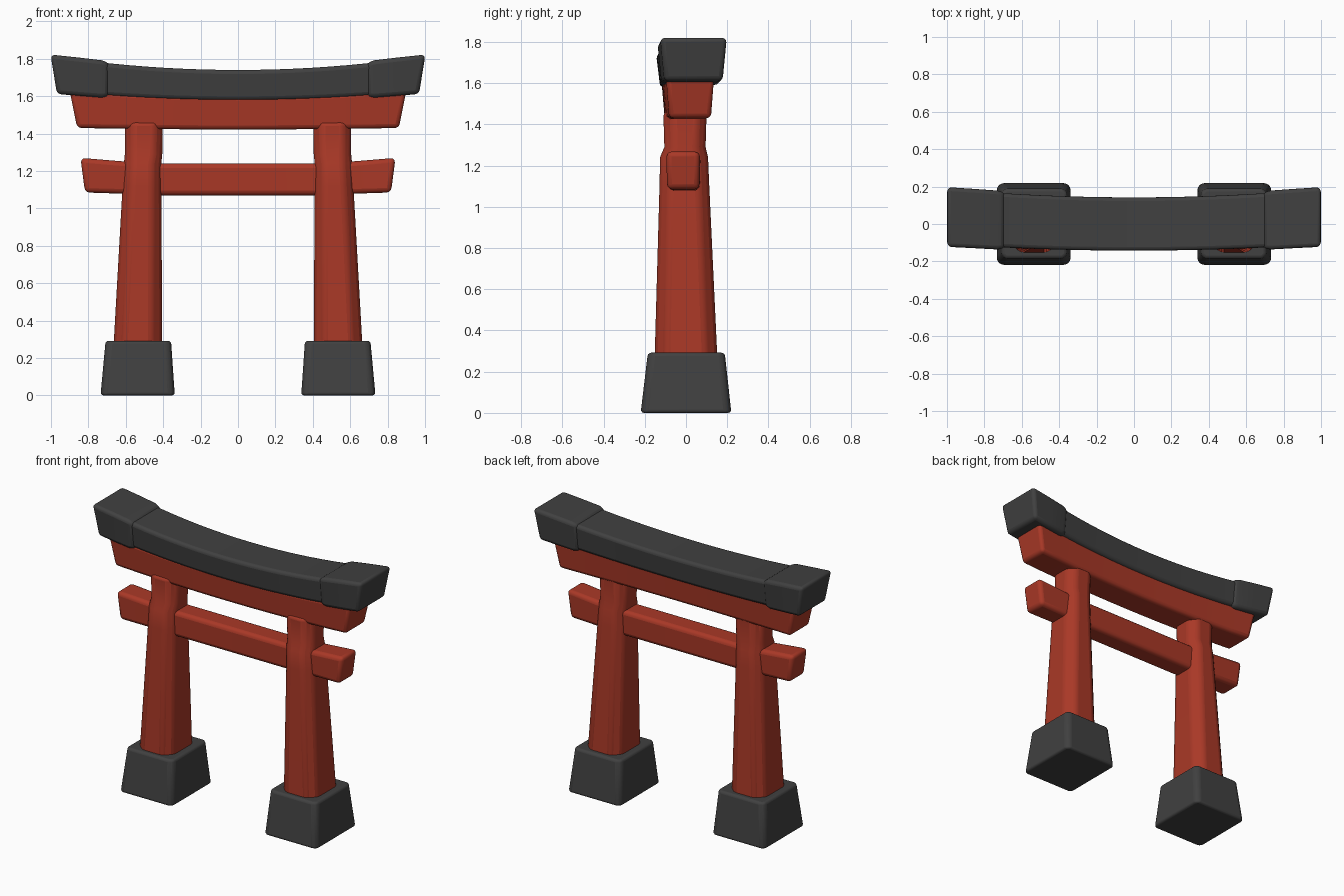
import bpy, bmesh, math

cube = bpy.data.objects.get("Cube")
if cube:
    bpy.data.objects.remove(cube, do_unlink=True)


def material(name, rgb):
    mat = bpy.data.materials.new(name)
    mat.use_nodes = True
    mat.diffuse_color = (*rgb, 1)
    bsdf = mat.node_tree.nodes["Principled BSDF"]
    bsdf.inputs["Base Color"].default_value = (*rgb, 1)
    bsdf.inputs["Roughness"].default_value = 0.8
    return mat


red = material("red paint", (0.40, 0.04, 0.02))
dark = material("charcoal", (0.052, 0.052, 0.052))


def loft(name, rings, mat, bevel):
    """Skin a closed solid through rings of points and soften its edges."""
    bm = bmesh.new()
    loops = [[bm.verts.new(p) for p in ring] for ring in rings]
    n = len(loops[0])
    for a, b in zip(loops, loops[1:]):
        for i in range(n):
            j = (i + 1) % n
            bm.faces.new((a[i], a[j], b[j], b[i]))
    bm.faces.new(loops[0][::-1])
    bm.faces.new(loops[-1])
    bmesh.ops.recalc_face_normals(bm, faces=bm.faces)
    mesh = bpy.data.meshes.new(name)
    bm.to_mesh(mesh)
    bm.free()
    mesh.materials.append(mat)
    obj = bpy.data.objects.new(name, mesh)
    bpy.context.collection.objects.link(obj)
    mod = obj.modifiers.new("soft edges", "BEVEL")
    mod.width = bevel
    mod.segments = 3
    mod.limit_method = "ANGLE"
    mod.angle_limit = math.radians(25)
    bpy.ops.object.select_all(action="DESELECT")
    obj.select_set(True)
    bpy.context.view_layer.objects.active = obj
    bpy.ops.object.shade_smooth_by_angle(angle=math.radians(40))
    return obj


def beam_ring(x, y0, y1, z0, z1, flare=0.0, taper=0.0):
    """Cross-section of a beam; flare pushes the top edge outward in x."""
    xt = x + math.copysign(flare, x)
    return [(x, y0 + taper, z0), (x, y1 - taper, z0), (xt, y1, z1), (xt, y0, z1)]


def block_ring(x0, x1, y0, y1, z, cut):
    """Horizontal rectangle with its corners cut off."""
    return [(x0 + cut, y0, z), (x1 - cut, y0, z), (x1, y0 + cut, z), (x1, y1 - cut, z),
            (x1 - cut, y1, z), (x0 + cut, y1, z), (x0, y1 - cut, z), (x0, y0 + cut, z)]


def flip(rings):
    return [[(-x, y, z) for x, y, z in ring] for ring in rings]


# Curved roof beam: rises and bows backward toward the ends
def roof_ring(x, grow=0.0, flare=0.0):
    t = x * x
    return beam_ring(x, -0.145 + 0.035 * t - grow, 0.145 + 0.045 * t + grow,
                     1.577 + 0.05 * t - grow, 1.74 + 0.075 * t + grow, flare, 0.02)


loft("roof_beam", [roof_ring(-0.8 + 0.1 * i) for i in range(17)], dark, 0.022)

# Slightly thicker roof ends
cap = [roof_ring(0.69, 0.004), roof_ring(0.73, 0.012), roof_ring(0.85, 0.012),
       roof_ring(0.968, 0.012, 0.034)]
loft("roof_end_left", cap, dark, 0.022)
loft("roof_end_right", flip(cap), dark, 0.022)

# Beam directly under the roof
under = []
for i in range(-6, 7):
    s = i / 6
    under.append(beam_ring(0.86 * s, -0.118 + 0.022 * s * s, 0.11 + 0.027 * s * s,
                           1.422 + 0.008 * s * s, 1.60 + 0.03 * s * s,
                           0.04 if abs(i) == 6 else 0, 0.015))
loft("upper_beam", under, red, 0.022)

# Tie beam through the posts, with raised ends
tie_half = [beam_ring(0.42, -0.08, 0.07, 1.07, 1.24, 0, 0.004),
            beam_ring(0.60, -0.085, 0.07, 1.078, 1.25, 0, 0.004),
            beam_ring(0.818, -0.097, 0.068, 1.085, 1.27, 0.024, 0.004)]
loft("tie_beam", flip(tie_half)[::-1] + tie_half, red, 0.025)

# Tapered posts, narrower above the tie beam, on stone blocks
post = [block_ring(0.405, 0.665, -0.152, 0.152, 0.27, 0.055),
        block_ring(0.41, 0.617, -0.128, 0.112, 1.12, 0.05),
        block_ring(0.41, 0.610, -0.126, 0.107, 1.24, 0.05),
        block_ring(0.405, 0.605, -0.105, 0.095, 1.29, 0.045),
        block_ring(0.402, 0.605, -0.11, 0.10, 1.46, 0.045)]
base = [block_ring(0.338, 0.735, -0.22, 0.22, 0, 0.022),
        block_ring(0.358, 0.708, -0.185, 0.188, 0.292, 0.022)]
for side, change in (("left", list), ("right", flip)):
    loft("post_" + side, change(post), red, 0.02)
    loft("base_" + side, change(base), dark, 0.018)
